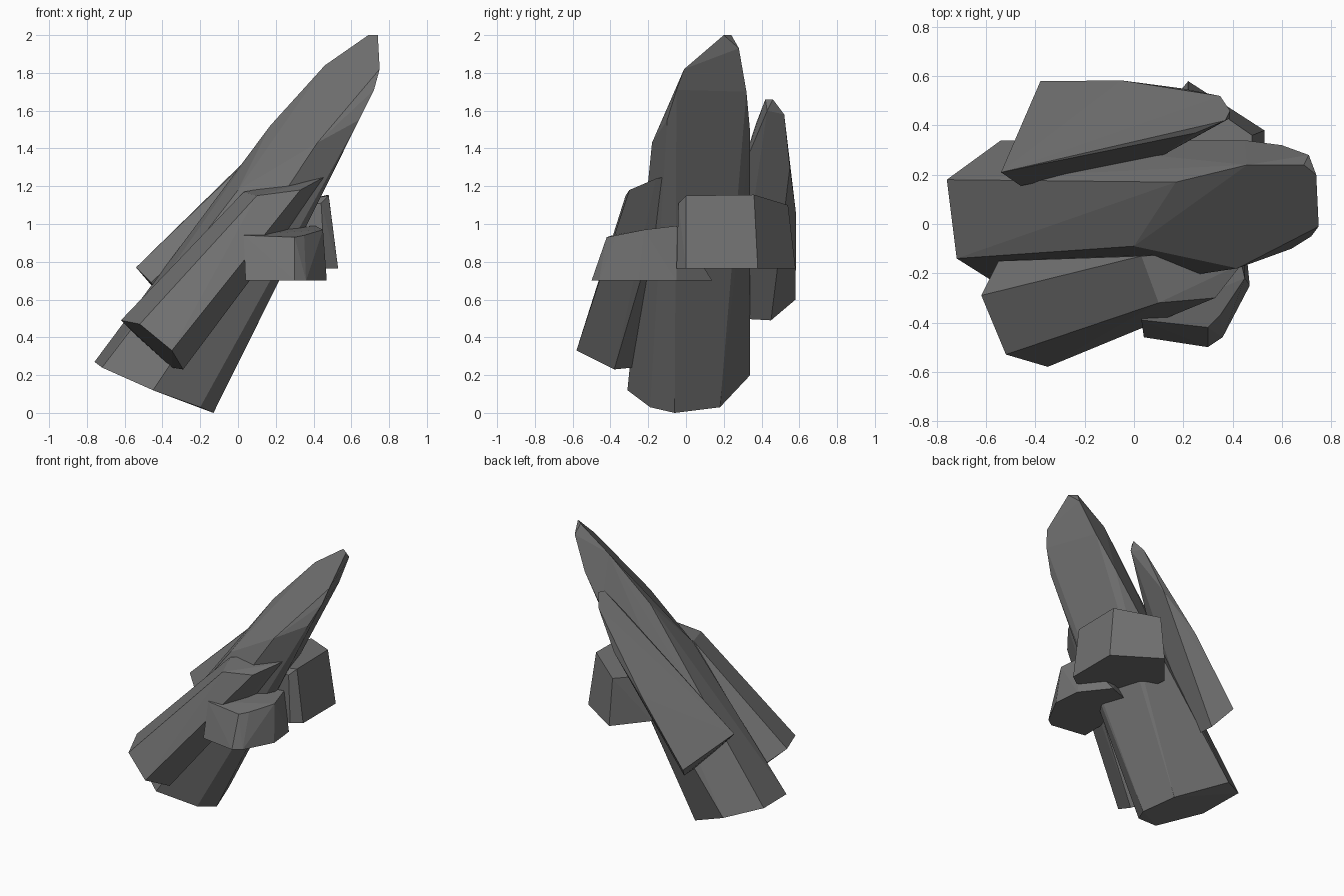
import bpy, bmesh, math

stone = bpy.data.materials.new("dark grey stone")
stone.diffuse_color = (0.165, 0.165, 0.165, 1)


def faceted_rock(name, *rings):
    """Wrap corner rings (base first, tip last) in a flat-faced stone."""
    bm = bmesh.new()
    for ring in rings:
        for p in ring:
            bm.verts.new(p)
    res = bmesh.ops.convex_hull(bm, input=bm.verts[:])
    loose = {g for g in res["geom_interior"] + res["geom_unused"]
             if isinstance(g, bmesh.types.BMVert)}
    bmesh.ops.delete(bm, geom=list(loose), context='VERTS')
    # merge nearly coplanar triangles into clean facets
    bmesh.ops.dissolve_limit(bm, angle_limit=math.radians(4),
                             verts=bm.verts[:], edges=bm.edges[:])
    bmesh.ops.recalc_face_normals(bm, faces=bm.faces[:])
    mesh = bpy.data.meshes.new(name)
    bm.to_mesh(mesh)
    bm.free()
    mesh.materials.append(stone)
    ob = bpy.data.objects.new(name, mesh)
    bpy.context.collection.objects.link(ob)
    return ob


def level(outline, z):
    """Horizontal outline at one height."""
    return [(x, y, z) for x, y in outline]


# Tall central shard: slanted base, shoulder, tapering tip
faceted_rock(
    "central_shard",
    [(-.76, .18, .27), (-.72, -.14, .24), (-.45, -.31, .12), (-.20, -.19, .03),
     (-.13, -.06, 0), (-.20, .18, .03), (-.54, .34, .20)],
    [(.17, .17, 1.52), (0, -.09, 1.18), (.27, -.20, 1.20), (.42, -.18, 1.43),
     (.64, -.10, 1.55), (.45, .34, 1.48), (.60, .32, 1.70)],
    [(.46, .24, 1.84), (.69, .24, 2), (.74, .20, 2), (.75, -.01, 1.82),
     (.72, -.05, 1.71), (.71, .28, 1.93)])

# Rear shard
faceted_rock(
    "rear_shard",
    [(-.54, .21, .77), (-.46, .155, .69), (-.30, .27, .50), (-.30, .45, .49),
     (-.38, .58, .60)],
    [(-.05, .583, 1.05), (.20, .55, 1.30), (.10, .27, 1.22), (.25, .37, 1.53)],
    [(.35, .52, 1.58), (.39, .46, 1.66), (.37, .42, 1.66), (.39, .43, 1.60)])

# Front shard
faceted_rock(
    "front_shard",
    [(-.62, -.29, .49), (-.52, -.53, .47), (-.35, -.58, .33), (-.29, -.38, .23),
     (-.35, -.28, .24), (-.55, -.15, .42)],
    [(.03, -.13, 1.17), (.10, -.32, 1.15), (.33, -.30, 1.18)],
    [(.44, -.16, 1.24), (.46, -.11, 1.25), (.42, -.10, 1.18)])

# Small front block
faceted_rock(
    "front_block",
    level([(.04, -.46), (.30, -.50), (.36, -.46), (.47, -.25), (.45, -.05),
           (.30, .14), (.05, .05)], .70),
    [(.03, -.39, .94), (.30, -.42, .93), (.35, -.37, .94), (.45, -.22, .97),
     (.41, -.05, .99), (.08, -.05, .97)])

# Larger right-hand block
faceted_rock(
    "right_block",
    level([(.22, .58), (.53, .38), (.53, 0), (.46, -.05), (.10, -.03), (.03, .35)], .765),
    [(.22, .54, 1.10), (.48, .36, 1.155), (.48, 0, 1.15), (.44, -.04, 1.11),
     (.15, 0, 1.10), (.10, .35, 1.08)])
